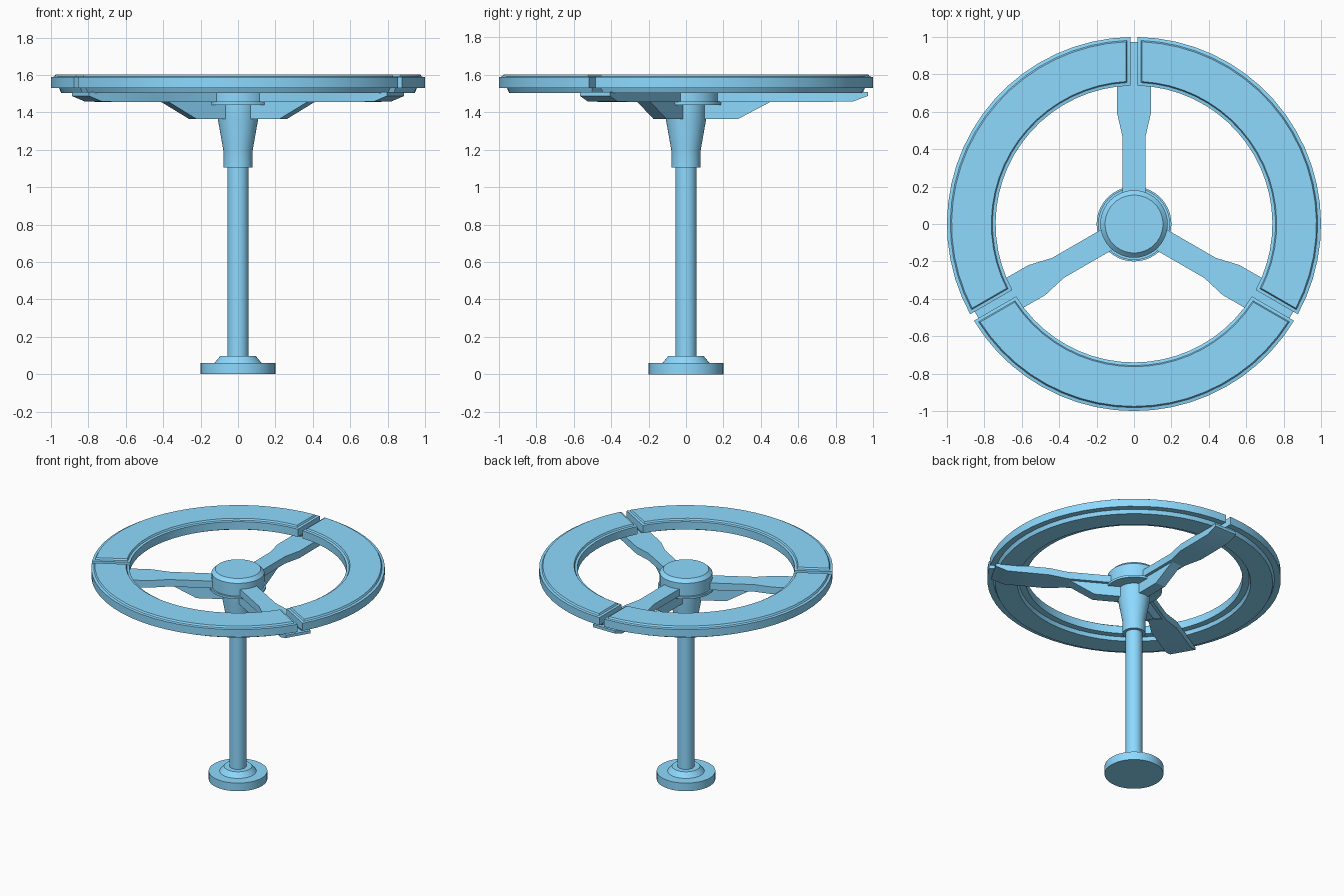
import bpy, bmesh
from math import sin, cos, asin, pi, radians

if "Cube" in bpy.data.objects:
    bpy.data.objects.remove(bpy.data.objects["Cube"])

# Blue paint shared by all parts
paint = bpy.data.materials.new("blue_paint")
paint.diffuse_color = (0.27, 0.7, 1.0, 1)
paint.use_nodes = True
paint.node_tree.nodes["Principled BSDF"].inputs["Base Color"].default_value = paint.diffuse_color


def finish(bm, name):
    bmesh.ops.recalc_face_normals(bm, faces=bm.faces)
    me = bpy.data.meshes.new(name)
    bm.to_mesh(me)
    bm.free()
    me.materials.append(paint)
    ob = bpy.data.objects.new(name, me)
    bpy.context.collection.objects.link(ob)
    bpy.ops.object.select_all(action='DESELECT')
    ob.select_set(True)
    bpy.context.view_layer.objects.active = ob
    bpy.ops.object.shade_smooth_by_angle(angle=radians(25))
    return ob


def lathe(name, profile, n=40):
    """Solid of revolution from (radius, z) points, bottom to top."""
    bm = bmesh.new()
    rings = [[bm.verts.new((r * cos(2 * pi * i / n), r * sin(2 * pi * i / n), z))
              for i in range(n)] for r, z in profile]
    for a, b in zip(rings, rings[1:]):
        for i in range(n):
            j = (i + 1) % n
            bm.faces.new((a[i], a[j], b[j], b[i]))
    bm.faces.new(rings[0])
    bm.faces.new(rings[-1])
    return finish(bm, name)


def ring_segment(name, start, levels, n=20):
    """120 degree arc; each level is (inner r, outer r, end inset, z)."""
    bm = bmesh.new()

    def arc(r, off, z):
        d = asin(off / r)
        span = 2 * pi / 3 - 2 * d
        return [bm.verts.new((r * cos(start + d + span * i / n),
                              r * sin(start + d + span * i / n), z))
                for i in range(n + 1)]

    loops = [arc(ro, off, z) + arc(ri, off, z)[::-1] for ri, ro, off, z in levels]
    m = 2 * n + 2
    for a, b in zip(loops, loops[1:]):
        for i in range(m):
            j = (i + 1) % m
            bm.faces.new((a[i], a[j], b[j], b[i]))
    for l in (loops[0], loops[-1]):
        for i in range(n):
            bm.faces.new((l[i], l[i + 1], l[m - 2 - i], l[m - 1 - i]))
    return finish(bm, name)


def beam(name, stations, angle):
    """Radial beam; each station is (distance, half width, bottom z, top z)."""
    bm = bmesh.new()
    c, s = cos(angle), sin(angle)
    secs = [[bm.verts.new((d * c - w * s, d * s + w * c, z))
             for w, z in ((-h, z0), (h, z0), (h, z1), (-h, z1))]
            for d, h, z0, z1 in stations]
    for a, b in zip(secs, secs[1:]):
        for i in range(4):
            j = (i + 1) % 4
            bm.faces.new((a[i], a[j], b[j], b[i]))
    bm.faces.new(secs[0])
    bm.faces.new(secs[-1])
    return finish(bm, name)


# Stepped foot, pole and flared collar
lathe("base", [(0.2, 0), (0.2, 0.061), (0.125, 0.061), (0.095, 0.097)])
lathe("pole", [(0.057, 0.09), (0.057, 1.15)], 32)
lathe("collar", [(0.078, 1.105), (0.078, 1.195), (0.108, 1.365), (0.108, 1.45)])

# Central hub with flange and bevelled cap
lathe("hub", [(0.192, 1.44), (0.192, 1.457), (0.18, 1.457),
              (0.18, 1.553), (0.155, 1.578)])

# Ring: lower lip, main rim, raised top panel
levels = [(0.795, 0.945, 0.035, 1.503), (0.785, 0.957, 0.025, 1.53),
          (0.74, 1.0, 0.02, 1.53), (0.74, 1.0, 0.02, 1.588),
          (0.757, 0.982, 0.037, 1.591), (0.763, 0.975, 0.043, 1.603)]
arm = [(0.1, 0.062, 1.455, 1.508), (0.47, 0.062, 1.455, 1.508),
       (0.6, 0.092, 1.455, 1.508), (0.89, 0.092, 1.457, 1.508),
       (0.972, 0.092, 1.487, 1.508)]
gusset = [(0.05, 0.04, 1.365, 1.465), (0.28, 0.04, 1.365, 1.465),
          (0.45, 0.04, 1.455, 1.465)]
for k in range(3):
    a = pi / 2 + k * 2 * pi / 3
    ring_segment(f"ring_segment_{k + 1}", a, levels)
    beam(f"arm_{k + 1}", arm, a)
    beam(f"arm_gusset_{k + 1}", gusset, a)
